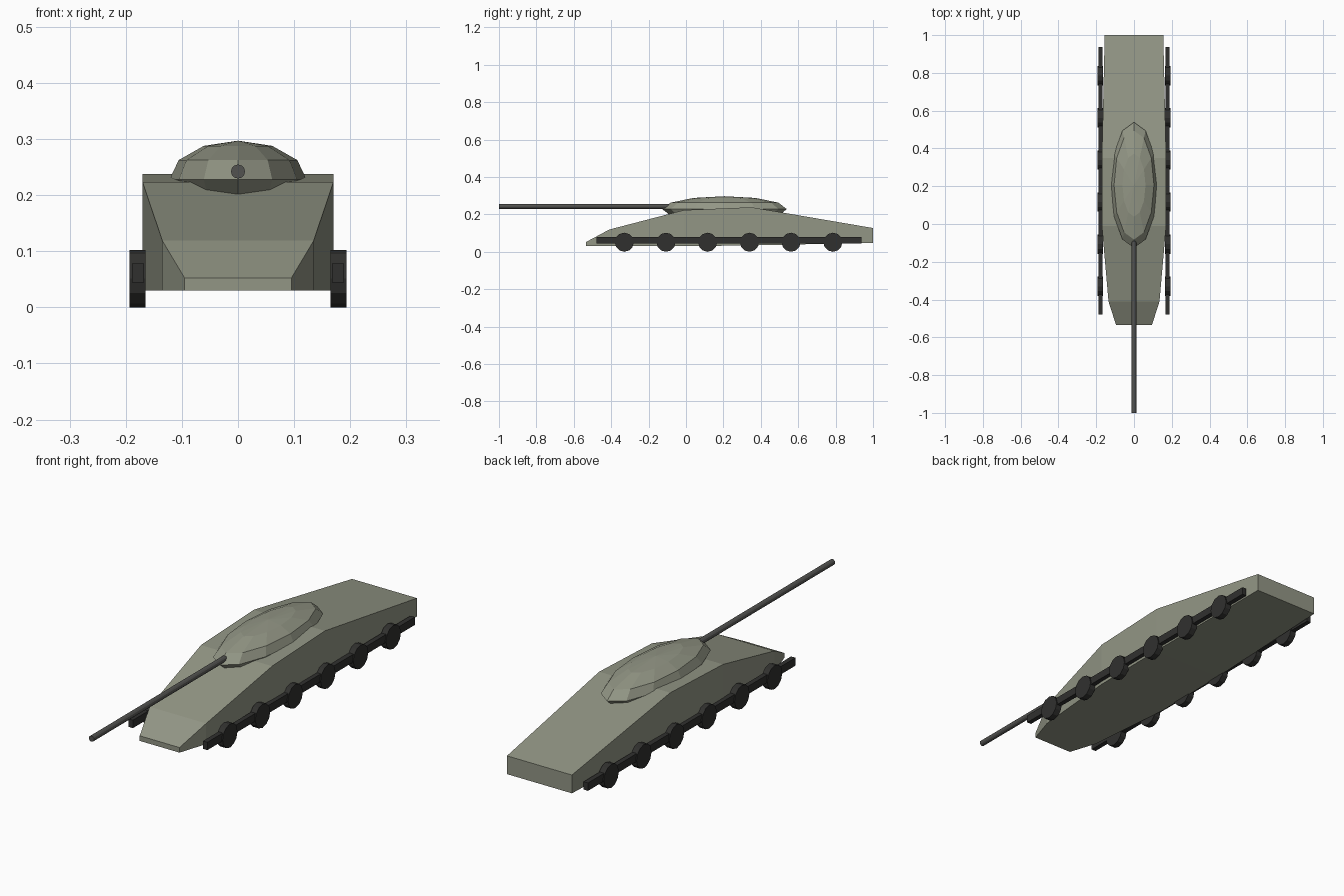
import bpy, bmesh, math
from mathutils import Matrix

if "Cube" in bpy.data.objects:
    bpy.data.objects.remove(bpy.data.objects["Cube"])


def material(name, rgb):
    m = bpy.data.materials.new(name)
    m.diffuse_color = (*rgb, 1)
    m.use_nodes = True
    m.node_tree.nodes["Principled BSDF"].inputs["Base Color"].default_value = m.diffuse_color
    return m


OLIVE = material("olive_paint", (0.29, 0.305, 0.235))
DARK = material("dark_rubber", (0.03, 0.03, 0.028))
STEEL = material("gun_steel", (0.085, 0.085, 0.08))


def finish(bm, name, mat):
    bmesh.ops.recalc_face_normals(bm, faces=bm.faces[:])
    me = bpy.data.meshes.new(name)
    bm.to_mesh(me)
    bm.free()
    me.materials.append(mat)
    ob = bpy.data.objects.new(name, me)
    bpy.context.collection.objects.link(ob)
    return ob


def cylinder(name, mat, radius, length, centre, axis, sides=12):
    bm = bmesh.new()
    bmesh.ops.create_cone(bm, cap_ends=True, segments=sides, radius1=radius,
                          radius2=radius, depth=length)
    bm.transform(Matrix.Translation(centre) @ Matrix.Rotation(math.pi / 2, 4, axis))
    return finish(bm, name, mat)


# Hull: box sections lofted front to back (y, half width, bottom, top)
sections = [(-0.535, 0.095, 0.03, 0.052), (-0.41, 0.135, 0.03, 0.119),
            (-0.01, 0.17, 0.03, 0.223), (0.35, 0.17, 0.034, 0.238),
            (1.0, 0.155, 0.048, 0.127)]
bm = bmesh.new()
rings = [[bm.verts.new(p) for p in ((-w, y, b), (w, y, b), (w, y, t), (-w, y, t))]
         for y, w, b, t in sections]
for r0, r1 in zip(rings, rings[1:]):
    for i in range(4):
        j = (i + 1) % 4
        bm.faces.new((r0[i], r0[j], r1[j], r1[i]))
bm.faces.new(rings[0])
bm.faces.new(rings[-1])
finish(bm, "hull", OLIVE)

# Turret: flattened low-poly ellipsoid
bm = bmesh.new()
bmesh.ops.create_uvsphere(bm, u_segments=12, v_segments=6, radius=1)
bm.transform(Matrix.Translation((0, 0.206, 0.228)) @ Matrix.Diagonal((0.122, 0.333, 0.069, 1)))
finish(bm, "turret", OLIVE)

# Gun barrel
cylinder("gun_barrel", STEEL, 0.0125, 0.95, (0, -0.525, 0.242), 'X')

# Tracks and road wheels on both sides
for side, label in ((-1, "left"), (1, "right")):
    bm = bmesh.new()
    bmesh.ops.create_cube(bm, size=1)
    bm.transform(Matrix.Translation((side * 0.178, 0.23, 0.061))
                 @ Matrix.Diagonal((0.021, 1.416, 0.034, 1)))
    finish(bm, label + "_track", DARK)
    for i in range(6):
        cylinder(f"{label}_wheel_{i + 1}", DARK, 0.051, 0.028,
                 (side * 0.179, -0.33 + 0.223 * i, 0.051), 'Y')
